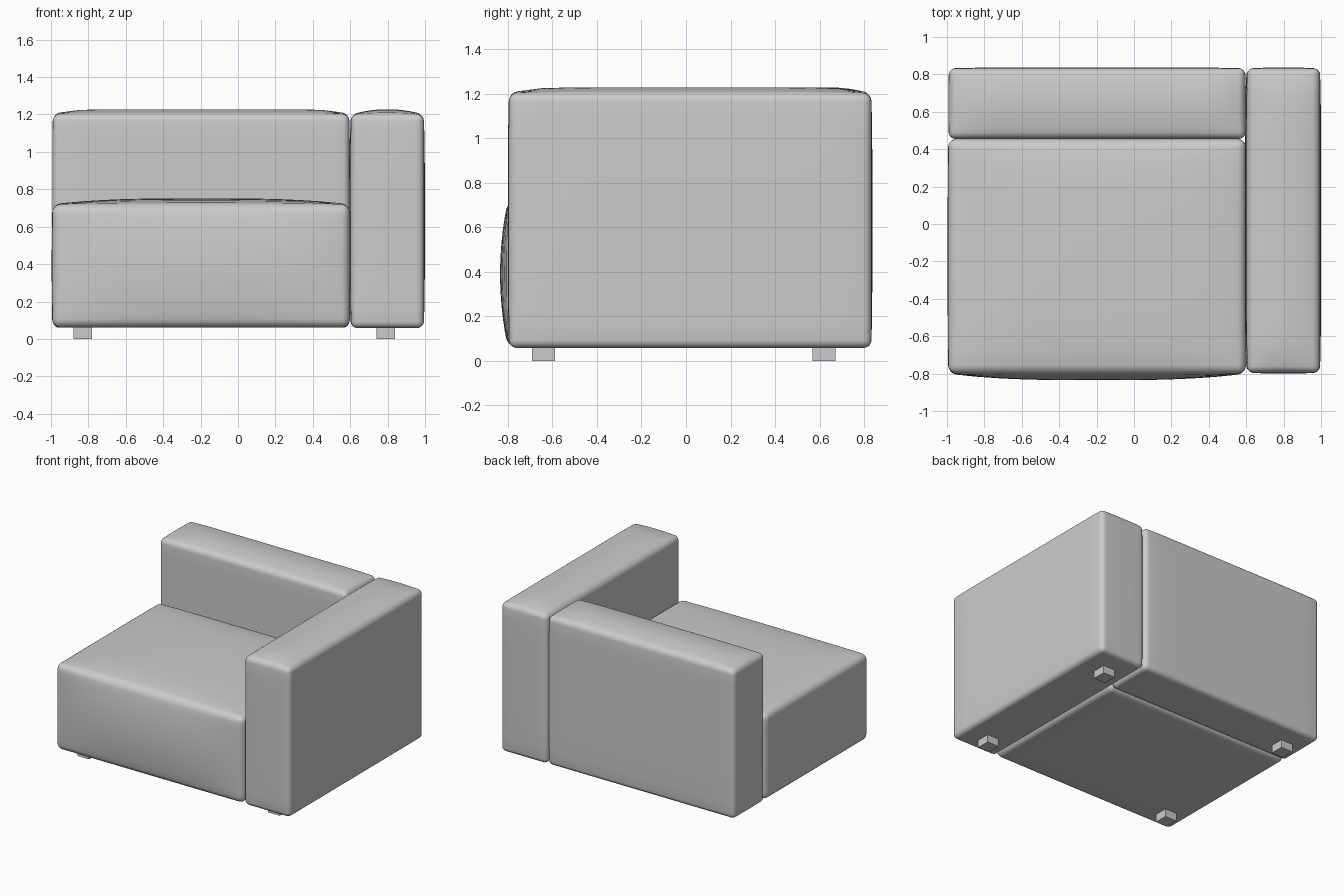
import bpy
import bmesh
from math import radians
from mathutils import Vector

cube = bpy.data.objects.get("Cube")
if cube:
    bpy.data.objects.remove(cube, do_unlink=True)


def make_material(name, colour):
    mat = bpy.data.materials.new(name)
    mat.use_nodes = True
    mat.diffuse_color = colour
    mat.node_tree.nodes["Principled BSDF"].inputs["Base Color"].default_value = colour
    return mat


grey = make_material("grey fabric", (0.6, 0.6, 0.6, 1))


def box_mesh(lo, hi):
    bm = bmesh.new()
    bmesh.ops.create_cube(bm, size=1)
    lo, hi = Vector(lo), Vector(hi)
    for v in bm.verts:
        v.co = (lo + hi) / 2 + v.co * (hi - lo)
    return bm


def finish(bm, name, smooth):
    mesh = bpy.data.meshes.new(name)
    bm.to_mesh(mesh)
    bm.free()
    mesh.materials.append(grey)
    obj = bpy.data.objects.new(name, mesh)
    bpy.context.collection.objects.link(obj)
    if smooth:
        bpy.ops.object.select_all(action="DESELECT")
        obj.select_set(True)
        bpy.context.view_layer.objects.active = obj
        bpy.ops.object.shade_smooth_by_angle(angle=radians(40))


def cushion(name, lo, hi, radius, low_bulge, high_bulge, powers, cuts=14):
    """Rounded block whose faces swell outwards, most at their middle."""
    bm = box_mesh(lo, hi)
    bmesh.ops.bevel(bm, geom=bm.edges[:], offset=radius, segments=5,
                    profile=0.5, affect="EDGES")
    # Grid cuts give the faces enough points to swell smoothly
    for axis in range(3):
        normal = Vector([float(i == axis) for i in range(3)])
        start, end = lo[axis] + radius, hi[axis] - radius
        for i in range(1, cuts):
            where = normal * (start + (end - start) * i / cuts)
            bmesh.ops.bisect_plane(bm, geom=bm.verts[:] + bm.edges[:] + bm.faces[:],
                                   plane_co=where, plane_no=normal, dist=1e-5)
    centre = (Vector(lo) + Vector(hi)) / 2
    half = (Vector(hi) - Vector(lo)) / 2
    for v in bm.verts:
        t = [(v.co[i] - centre[i]) / half[i] for i in range(3)]
        fade = [1 - min(1, abs(t[i])) ** powers[i] for i in range(3)]
        for i in range(3):
            amount = high_bulge[i] if t[i] > 0 else low_bulge[i]
            v.co[i] += amount * t[i] * fade[i - 1] * fade[i - 2]
    finish(bm, name, True)


# Upholstered blocks
cushion("seat", (-0.993, -0.80, 0.06), (0.598, 0.455, 0.72), 0.045,
        (0.003, 0.035, 0), (0.003, 0, 0.032), (3, 4, 2))
cushion("backrest", (-0.99, 0.455, 0.06), (0.595, 0.832, 1.2), 0.035,
        (0.003, 0.0, 0), (0.003, 0.004, 0.028), (10, 2, 4))
cushion("armrest", (0.605, -0.795, 0.058), (0.993, 0.832, 1.2), 0.035,
        (0.012, 0.005, 0), (0.006, 0.005, 0.028), (2, 10, 4))

# Square feet
for side, x in (("right", -0.83), ("left", 0.79)):
    for end, y in (("front", -0.64), ("back", 0.62)):
        finish(box_mesh((x - 0.05, y - 0.052, 0), (x + 0.05, y + 0.052, 0.075)),
               f"{end}_{side}_foot", False)
